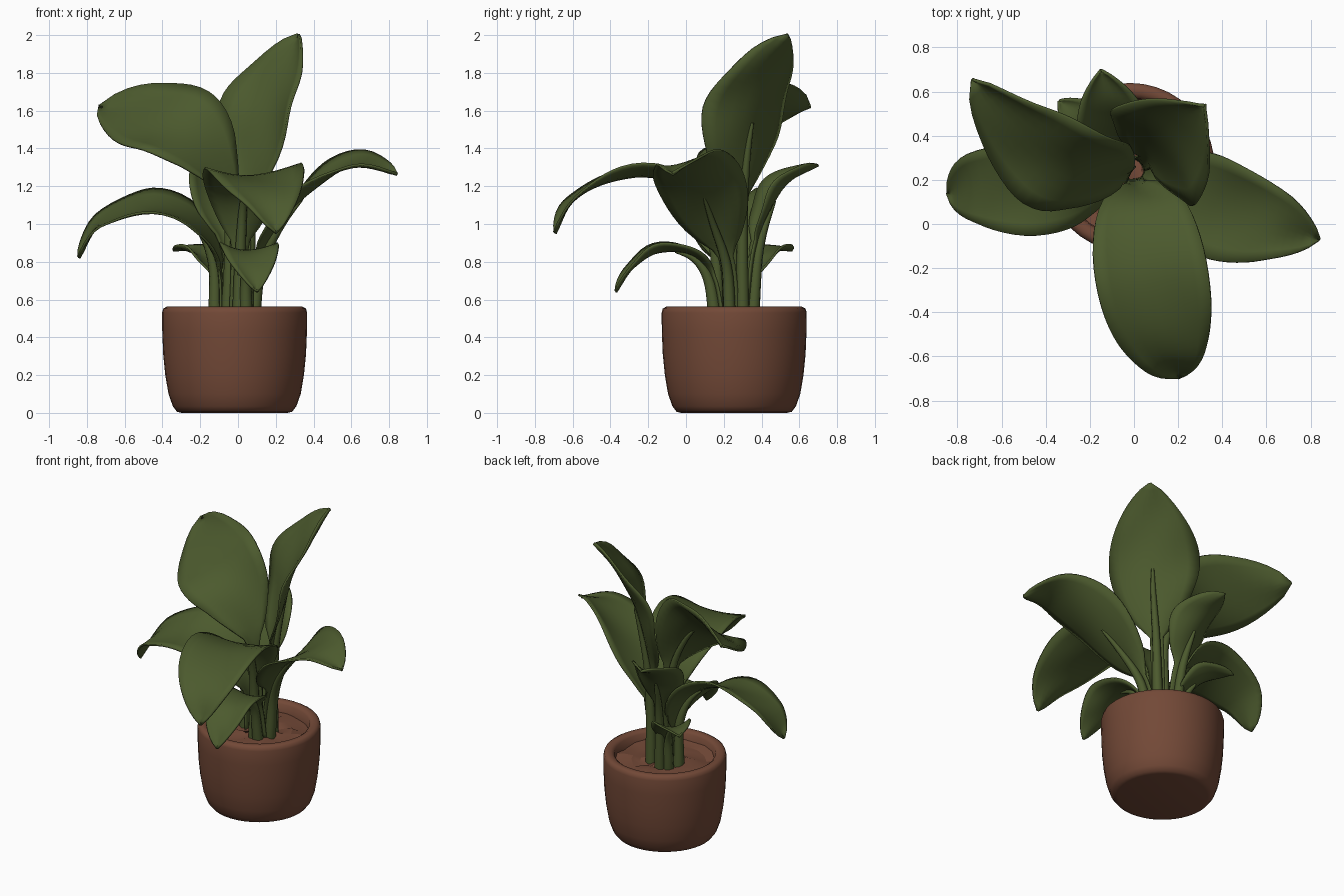
import bpy, bmesh, math, random
from mathutils import Vector

random.seed(4)
if "Cube" in bpy.data.objects:
    bpy.data.objects.remove(bpy.data.objects["Cube"])


def material(name, rgb):
    m = bpy.data.materials.new(name)
    m.use_nodes = True
    m.diffuse_color = (*rgb, 1)
    m.node_tree.nodes["Principled BSDF"].inputs["Base Color"].default_value = (*rgb, 1)
    return m


GREEN = material("leaf green", (0.072, 0.102, 0.027))
CLAY = material("terracotta", (0.17, 0.066, 0.038))
POT_AXIS = Vector((-0.018, 0.255, 0))


def finish(bm, name, mat, angle=60):
    bmesh.ops.recalc_face_normals(bm, faces=bm.faces)
    mesh = bpy.data.meshes.new(name)
    bm.to_mesh(mesh)
    bm.free()
    ob = bpy.data.objects.new(name, mesh)
    bpy.context.collection.objects.link(ob)
    mesh.materials.append(mat)
    bpy.ops.object.select_all(action="DESELECT")
    ob.select_set(True)
    bpy.context.view_layer.objects.active = ob
    bpy.ops.object.shade_smooth_by_angle(angle=math.radians(angle))
    return ob


def skin(bm, rows, closed):
    """Bridge rows of points into a quad sheet or tube."""
    rows = [[bm.verts.new(p) for p in row] for row in rows]
    n = len(rows[0])
    for a, b in zip(rows, rows[1:]):
        for i in range(n if closed else n - 1):
            j = (i + 1) % n
            bm.faces.new((a[i], a[j], b[j], b[i]))
    return rows


def ring(r, z, n=40, jitter=0):
    return [POT_AXIS + Vector((r * math.cos(a), r * math.sin(a), z + random.uniform(-jitter, jitter)))
            for a in (math.tau * i / n for i in range(n))]


def spline(points, t):
    """Catmull-Rom position along the control points, t from 0 to 1."""
    p = [Vector(q) for q in points]
    p = [p[0] * 2 - p[1]] + p + [p[-1] * 2 - p[-2]]
    s = min(t, 0.9999) * (len(points) - 1)
    k = int(s)
    f = s - k
    a, b, c, d = p[k:k + 4]
    return 0.5 * (2 * b + (c - a) * f + (2 * a - 5 * b + 4 * c - d) * f * f
                  + (3 * b - a - 3 * c + d) * f ** 3)


# Pot: turned profile with rounded foot and rim
bm = bmesh.new()
profile = [(0.28, 0), (0.305, 0.006), (0.327, 0.035), (0.35, 0.1), (0.367, 0.2), (0.378, 0.31),
           (0.383, 0.43), (0.384, 0.53), (0.378, 0.552), (0.36, 0.562), (0.335, 0.56),
           (0.315, 0.545), (0.308, 0.47)]
rows = skin(bm, [ring(r, z) for r, z in profile], True)
bm.faces.new(rows[0])
finish(bm, "pot", CLAY)

# Soil: lumpy disc inside the rim
bm = bmesh.new()
rows = skin(bm, [ring(0.312 * k / 6, 0.495, 20, 0.014) for k in range(6, 0, -1)], True)
bm.faces.new(rows[-1])
finish(bm, "soil", CLAY, 20)


def leaf(name, midrib, side0, side1, half, start, cup, point=0.75, skew=0.85):
    """Cupped blade on a round stem, both following the midrib."""
    side0, side1 = Vector(side0).normalized(), Vector(side1).normalized()
    steps, blade, stem = 30, [], []
    for k in range(steps + 1):
        t = k / steps
        pos = spline(midrib, t)
        tangent = (spline(midrib, min(t + 0.02, 1)) - spline(midrib, max(t - 0.02, 0))).normalized()
        side = side0.lerp(side1, t)
        side = (side - tangent * side.dot(tangent)).normalized()
        up = side.cross(tangent)
        v = max(0, (t - start) / (1 - start))
        width = half * max(0, math.sin(math.pi * v ** skew)) ** point
        width = max(width, 0.04 if v < 0.5 else 0.003)
        row = []
        for i in range(9):
            u = i / 4 - 1
            ripple = 0.05 * half * u * math.sin(13 * v + 2 * u) if v else 0
            row.append(pos + side * width * u + up * (cup * width * (u * u) + ripple))
        blade.append(row)
        # The stem tapers into the underside of the blade
        r = 0.036 * (1 - t / (start + 0.3)) ** 0.5 if t < start + 0.3 else 0
        if r > 0.004:
            stem.append([pos + up * (0.004 - r) + (side * math.cos(a) + up * math.sin(a)) * r
                         for a in (math.tau * i / 8 for i in range(8))])
    bm = bmesh.new()
    skin(bm, blade, False)
    ob = finish(bm, name + "_leaf", GREEN)
    mod = ob.modifiers.new("thickness", "SOLIDIFY")
    mod.thickness = 0.012
    mod.offset = 0
    bm = bmesh.new()
    rows = skin(bm, stem, True)
    bm.faces.new(rows[0])
    bm.faces.new(rows[-1])
    finish(bm, name + "_stem", GREEN)


# Two large upright leaves
leaf("large_right",
     [(-0.03, 0.24, 0.48), (-0.02, 0.23, 0.85), (-0.05, 0.22, 1.15), (-0.17, 0.23, 1.38),
      (-0.33, 0.29, 1.51), (-0.52, 0.43, 1.58), (-0.73, 0.66, 1.62)],
     (0.2, 0.34, 0.36), (0.15, 0.36, 0.35), 0.28, 0.3, 0.15, 0.7, 1.12)
leaf("tall",
     [(0.03, 0.28, 0.48), (0.04, 0.28, 0.8), (0.06, 0.29, 1.1), (0.11, 0.32, 1.4),
      (0.16, 0.37, 1.62), (0.23, 0.44, 1.82), (0.325, 0.54, 2.0)],
     (0.36, -0.4, 0), (0.36, -0.4, 0), 0.285, 0.34, 0.28)

# Arching leaves to both sides and the front
leaf("arching_right",
     [(-0.09, 0.25, 0.48), (-0.11, 0.25, 0.8), (-0.23, 0.22, 1.01), (-0.47, 0.17, 1.08),
      (-0.72, 0.16, 1.01), (-0.84, 0.14, 0.82)],
     (0.1, 1, 0.35), (0, 1, 0.25), 0.225, 0.17, 0.15, 0.65)
leaf("arching_left",
     [(0.05, 0.24, 0.48), (0.1, 0.22, 0.78), (0.23, 0.14, 1.02), (0.42, 0.07, 1.2),
      (0.63, 0, 1.32), (0.84, -0.07, 1.26)],
     (-0.3, -1, -0.1), (-0.15, -1, -0.3), 0.235, 0.24, 0.22, 0.75)
leaf("arching_front",
     [(0, 0.2, 0.48), (0.01, 0.18, 0.85), (0.03, 0.08, 1.14), (0.07, -0.16, 1.25),
      (0.12, -0.42, 1.22), (0.17, -0.6, 1.12), (0.2, -0.69, 0.95)],
     (-1, -0.1, 0), (-1, -0.2, -0.1), 0.255, 0.18, 0.17, 0.78)

# Smaller leaves low at the front and at the back
leaf("low_front",
     [(0.04, 0.19, 0.48), (0.04, 0.14, 0.72), (0.05, 0.03, 0.84), (0.06, -0.15, 0.85),
      (0.08, -0.28, 0.77), (0.1, -0.37, 0.64)],
     (-1, -0.1, 0), (-1, -0.1, 0), 0.155, 0.22, 0.25)
leaf("back",
     [(-0.04, 0.32, 0.48), (-0.06, 0.36, 0.85), (-0.09, 0.44, 1.08), (-0.12, 0.55, 1.23),
      (-0.15, 0.7, 1.31)],
     (1, 0.2, 0), (1, 0.2, 0), 0.165, 0.3, 0.45)
leaf("low_back",
     [(-0.07, 0.3, 0.48), (-0.1, 0.34, 0.7), (-0.17, 0.41, 0.81), (-0.25, 0.48, 0.86),
      (-0.34, 0.56, 0.86)],
     (0.7, 0.7, 0), (0.7, 0.7, 0), 0.12, 0.2, 0.35)
